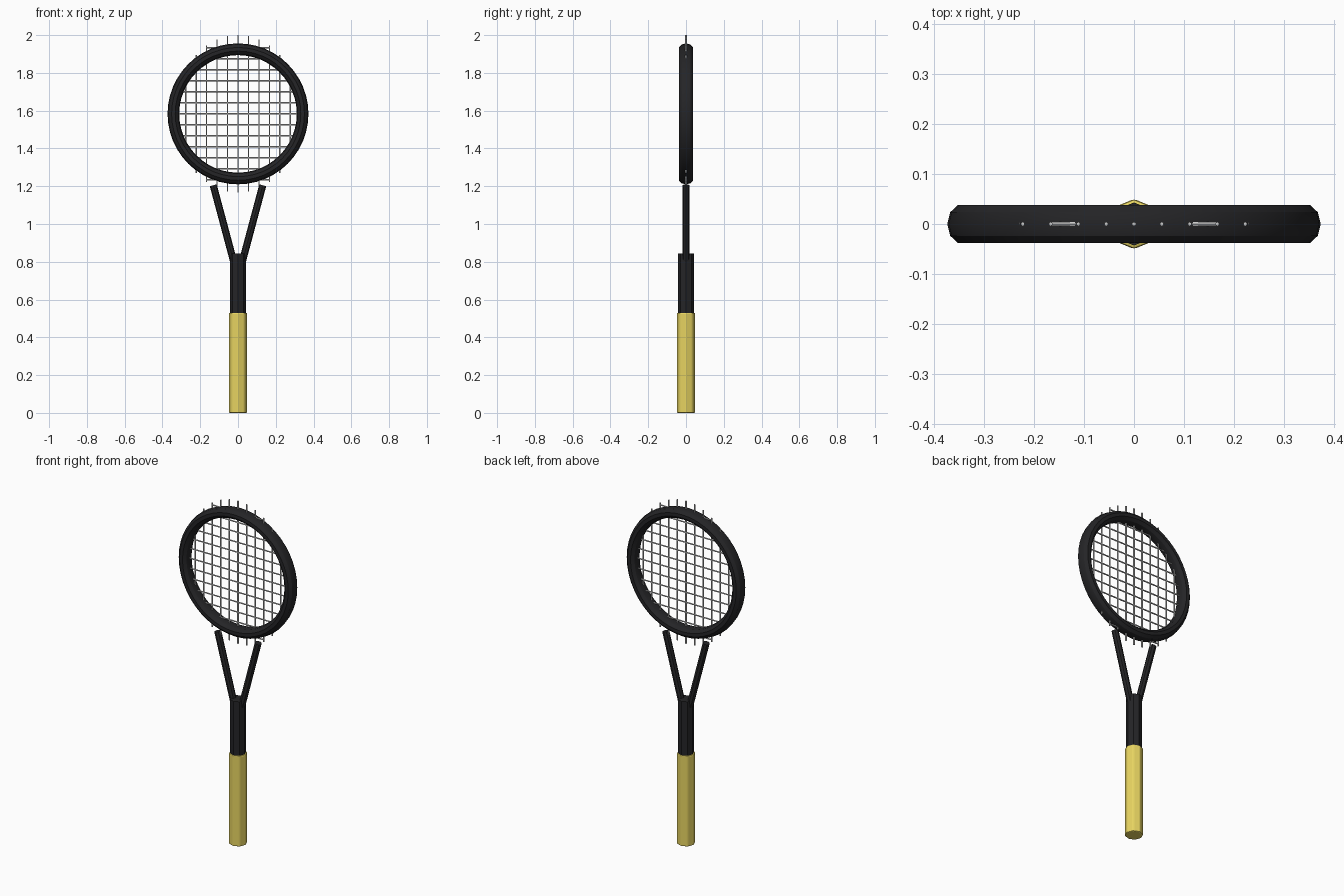
import bpy, math
from mathutils import Vector

if "Cube" in bpy.data.objects:
    bpy.data.objects.remove(bpy.data.objects["Cube"])

HEAD_Z = 1.583


def material(name, rgb):
    m = bpy.data.materials.new(name)
    m.diffuse_color = (*rgb, 1)
    m.use_nodes = True
    m.node_tree.nodes["Principled BSDF"].inputs["Base Color"].default_value = m.diffuse_color
    return m


black = material("black_frame", (0.018, 0.018, 0.02))
yellow = material("yellow_grip", (0.80, 0.66, 0.12))


def finish(name, mat=None):
    ob = bpy.context.object
    ob.name = name
    if mat:
        ob.data.materials.append(mat)
    return ob


def rod(name, a, b, radius, sides, mat=None):
    """Cylinder running from point a to point b."""
    a, b = Vector(a), Vector(b)
    d = b - a
    bpy.ops.mesh.primitive_cylinder_add(
        vertices=sides, radius=radius, depth=d.length, location=(a + b) / 2,
        rotation=d.to_track_quat('Z', 'Y').to_euler())
    return finish(name, mat)


# Grip and shaft: octagonal, with softened edges on the grip
grip = rod("grip", (0, 0, 0), (0, 0, 0.53), 0.05, 8, yellow)
bevel = grip.modifiers.new("soft_edges", 'BEVEL')
bevel.width = 0.006
bevel.segments = 2
rod("shaft", (0, 0, 0.5), (0, 0, 0.845), 0.043, 8, black)

# Throat: two splayed arms
for side, label in ((-1, "left"), (1, "right")):
    rod("throat_arm_" + label, (side * 0.02, 0, 0.79),
        (side * 0.131, 0, 1.205), 0.019, 8, black)

# Head: ring with a ten-sided section, deeper than it is wide
minor = 0.031
bpy.ops.mesh.primitive_torus_add(
    major_radius=0.342, minor_radius=minor, major_segments=48,
    minor_segments=10, location=(0, 0, HEAD_Z), rotation=(math.pi / 2, 0, 0))
head = finish("head_ring", black)
head.scale = (1, 1, 0.04 / minor)
bpy.ops.object.transform_apply(location=False, rotation=False, scale=True)
bpy.ops.object.shade_smooth_by_angle(angle=math.radians(30))

# Main strings: lengths follow an upright oval, ends poke out of the ring
for i in range(-5, 6):
    x = i * 0.0555
    h = 0.417 * math.sqrt(1 - (x / 0.335) ** 2)
    rod("main_string", (x, 0, HEAD_Z - h), (x, 0, HEAD_Z + h), 0.0042, 6)

# Cross strings
for i in range(-6, 7):
    z = i * 0.0583
    w = 0.33 * math.sqrt(1 - (z / 0.405) ** 2)
    rod("cross_string", (-w, 0, HEAD_Z + z), (w, 0, HEAD_Z + z), 0.0042, 6)
